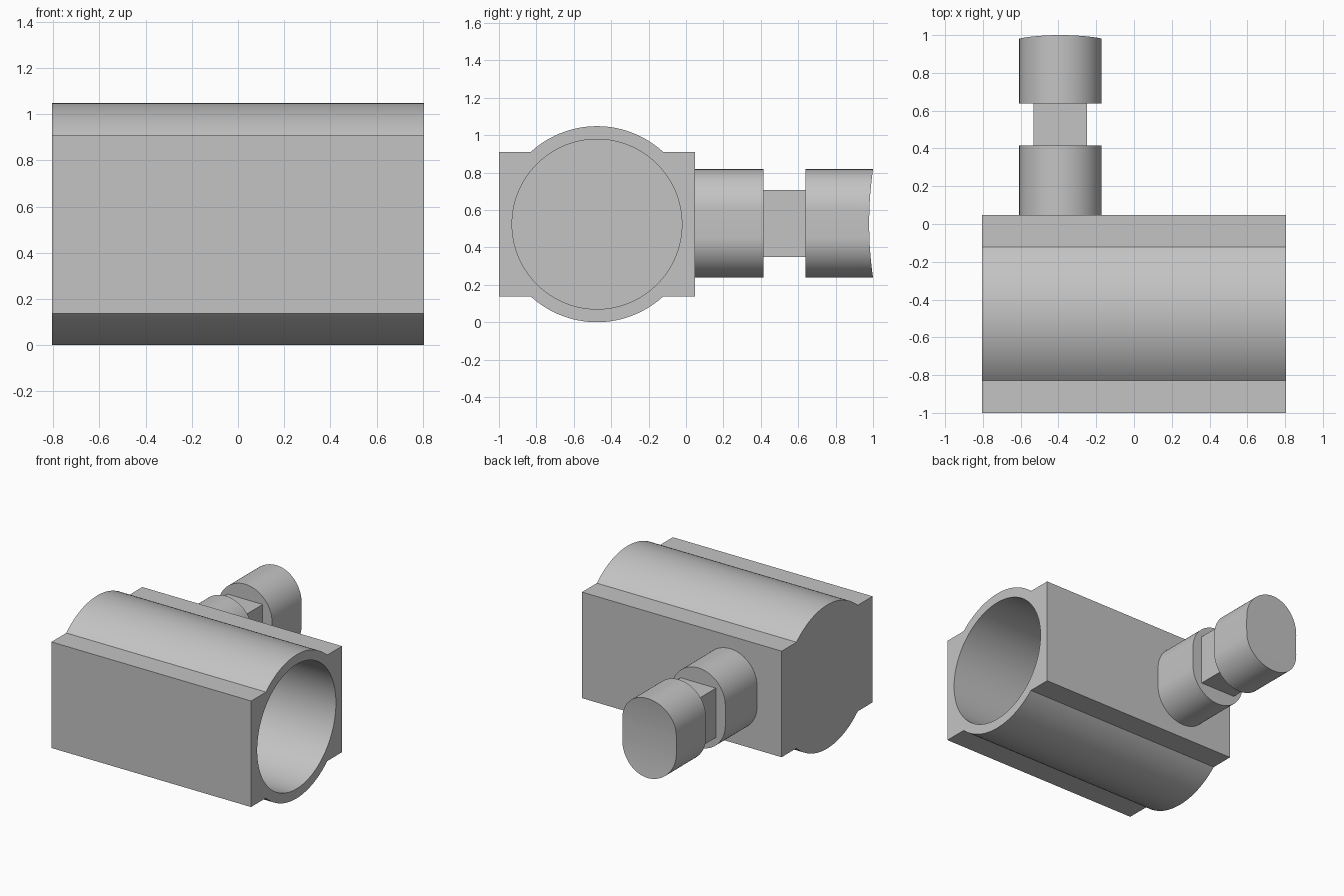
import bpy, bmesh
from math import sin, cos, pi, sqrt, asin, atan2

if "Cube" in bpy.data.objects:
    bpy.data.objects.remove(bpy.data.objects["Cube"])

grey = bpy.data.materials.new("plain grey")
grey.use_nodes = True
grey.diffuse_color = (0.55, 0.55, 0.55, 1)
grey.node_tree.nodes["Principled BSDF"].inputs["Base Color"].default_value = grey.diffuse_color

R = 0.524                       # barrel radius, also its height above ground
AXIS_Y = R - 1
BORE = 0.454
HALF_LEN = 0.806
FLAT_Z = 0.387                  # half height of the square block
STEM_X, STEM_Z = -0.39, 0.528


def finish(name, bm):
    bmesh.ops.remove_doubles(bm, verts=bm.verts, dist=1e-5)
    bmesh.ops.recalc_face_normals(bm, faces=bm.faces)
    mesh = bpy.data.meshes.new(name)
    bm.to_mesh(mesh)
    bm.free()
    mesh.materials.append(grey)
    obj = bpy.data.objects.new(name, mesh)
    bpy.context.collection.objects.link(obj)
    bpy.ops.object.select_all(action='DESELECT')
    obj.select_set(True)
    bpy.context.view_layer.objects.active = obj
    bpy.ops.object.shade_smooth_by_angle(angle=pi / 6)
    return obj


def bridge(bm, a, b):
    n = len(a)
    for i in range(n):
        j = (i + 1) % n
        bm.faces.new((a[i], a[j], b[j], b[i]))


# Housing: round barrel merged with a square block, blind bore open on +x
def outline_radius(a):
    c, s = max(abs(cos(a)), 1e-6), max(abs(sin(a)), 1e-6)
    return max(R, min(R / c, FLAT_Z / s))


angles = {round(2 * pi * i / 128, 5) for i in range(128)}
for a in (atan2(FLAT_Z, R), asin(FLAT_Z / R)):
    angles |= {a, pi - a, pi + a, 2 * pi - a}
angles = sorted(angles)

bm = bmesh.new()


def ring(x, radius):
    return [bm.verts.new((x, AXIS_Y + radius(a) * cos(a), R + radius(a) * sin(a)))
            for a in angles]


rings = [ring(-HALF_LEN, outline_radius), ring(HALF_LEN, outline_radius),
         ring(HALF_LEN, lambda a: BORE), ring(-HALF_LEN + 0.07, lambda a: BORE)]
for a, b in zip(rings, rings[1:]):
    bridge(bm, a, b)
bm.faces.new(rings[0])
bm.faces.new(rings[-1])
finish("housing", bm)


# Stem sections: upright rounded slot shape, with an optional hollowed end
def slot(name, y0, y1, half_w, half_h, hollow=0):
    straight = half_h - half_w
    arc = [(half_w * cos(pi / 2 * i / 20), straight + half_w * sin(pi / 2 * i / 20))
           for i in range(21)]
    side = [(w, -z) for w, z in reversed(arc)] + [(half_w, 0)] + arc
    loop = side + [(-w, z) for w, z in reversed(side)]
    n = len(loop)
    bm = bmesh.new()
    start = [bm.verts.new((STEM_X + x, y0, STEM_Z + z)) for x, z in loop]
    end = [bm.verts.new((STEM_X + x, y1 - hollow * (1 - (z / half_h) ** 2), STEM_Z + z))
           for x, z in loop]
    bridge(bm, start, end)
    for cap in (start, end):
        for i in range(n // 2 - 1):
            bm.faces.new((cap[i], cap[i + 1], cap[n - 2 - i], cap[n - 1 - i]))
    return finish(name, bm)


slot("stem_collar", 0.04, 0.415, 0.218, 0.29)
slot("stem_head", 0.638, 1.0, 0.218, 0.29, hollow=0.021)

# Rectangular neck between collar and head
bm = bmesh.new()
bmesh.ops.create_cube(bm, size=1)
for v in bm.verts:
    v.co = (STEM_X + v.co.x * 0.284, 0.5265 + v.co.y * 0.24, STEM_Z + v.co.z * 0.36)
finish("stem_neck", bm)
